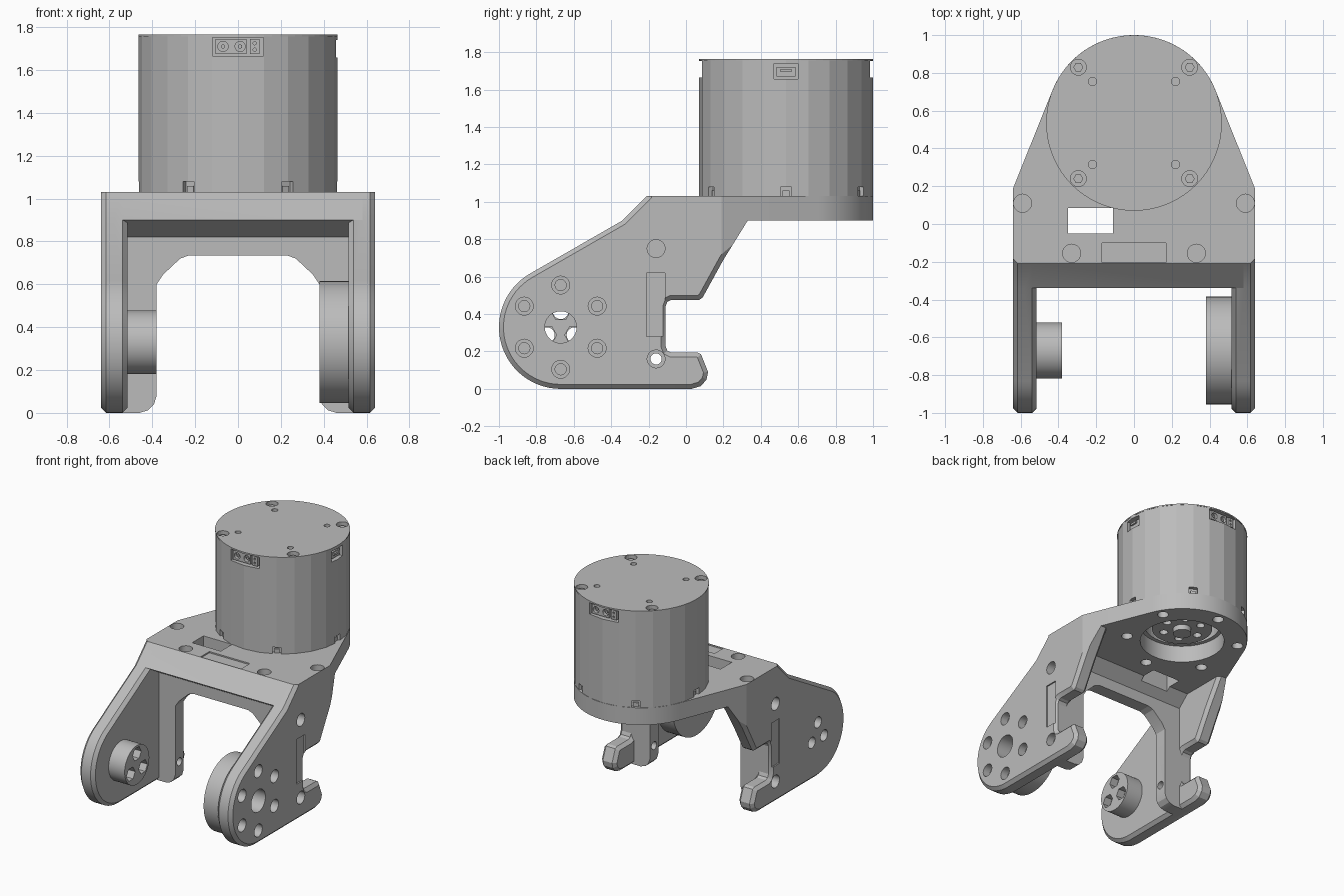
import bpy, bmesh
from math import sin, cos, radians, pi

if "Cube" in bpy.data.objects:
    bpy.data.objects.remove(bpy.data.objects["Cube"], do_unlink=True)

grey = bpy.data.materials.new("plain_grey")
grey.use_nodes = True
grey.diffuse_color = (0.5, 0.5, 0.5, 1)
grey.node_tree.nodes["Principled BSDF"].inputs["Base Color"].default_value = grey.diffuse_color


def arc(cu, cv, r, start, end, n):
    """Points along an arc, angles in degrees."""
    steps = [radians(start + (end - start) * i / n) for i in range(n + 1)]
    return [(cu + r * cos(t), cv + r * sin(t)) for t in steps]


def prism(name, pts, axis, a, b, bevel=0, rule=None):
    """Extrude a flat outline along an axis; optionally chamfer the cap rims."""
    place = {"x": lambda u, v, w: (w, u, v),
             "y": lambda u, v, w: (u, w, v),
             "z": lambda u, v, w: (u, v, w)}[axis]
    bm = bmesh.new()
    low, high = ([bm.verts.new(place(u, v, w)) for u, v in pts] for w in (a, b))
    caps = [bm.faces.new(low), bm.faces.new(high)]
    for i in range(len(pts)):
        j = (i + 1) % len(pts)
        bm.faces.new((low[i], low[j], high[j], high[i]))
    bmesh.ops.recalc_face_normals(bm, faces=bm.faces)
    if bevel:
        rim = [e for f in caps for e in f.edges
               if rule is None or rule((e.verts[0].co + e.verts[1].co) / 2)]
        bmesh.ops.bevel(bm, geom=rim, offset=bevel, segments=1, affect="EDGES",
                        clamp_overlap=False)
    mesh = bpy.data.meshes.new(name)
    bm.to_mesh(mesh)
    bm.free()
    mesh.materials.append(grey)
    ob = bpy.data.objects.new(name, mesh)
    bpy.context.collection.objects.link(ob)
    return ob


def cylinder(name, axis, u, v, r, a, b, n=32):
    return prism(name, arc(u, v, r, 0, 360, n)[:-1], axis, a, b)


def box(name, x0, x1, y0, y1, z0, z1):
    return prism(name, [(x0, y0), (x1, y0), (x1, y1), (x0, y1)], "z", z0, z1)


def combine(target, tool, op="DIFFERENCE"):
    mod = target.modifiers.new("shape", "BOOLEAN")
    mod.operation, mod.object, mod.solver = op, tool, "EXACT"
    with bpy.context.temp_override(object=target, active_object=target,
                                   selected_objects=[target]):
        bpy.ops.object.modifier_apply(modifier=mod.name)
    bpy.data.objects.remove(tool, do_unlink=True)


def drill(target, axis, u, v, r, a, b, n=20):
    combine(target, cylinder("drill", axis, u, v, r, a, b, n))


def smooth(ob, angle=20):
    bpy.ops.object.select_all(action="DESELECT")
    ob.select_set(True)
    bpy.context.view_layer.objects.active = ob
    bpy.ops.object.shade_smooth_by_angle(angle=radians(angle))


JY, JZ = -0.67, 0.33      # joint axis of the two arms
MY, MR = 0.535, 0.465     # motor axis and radius
DECK, TOP = 1.03, 1.765   # deck surface and motor top


def deck_outline():
    right = [(0.615, -0.21), (0.64, -0.185), (0.64, 0.19)]
    return (right + arc(0, MY, MR, 21.9, 158.1, 40)
            + [(-x, y) for x, y in reversed(right)])


# Deck, cross beam with its two inner legs
frame = prism("bracket_frame", deck_outline(), "z", 0.9, DECK)
beam = prism("beam", [(-0.21, 0), (-0.21, 0.82), (-0.34, 0.9), (-0.21, DECK),
                      (-0.02, DECK), (-0.02, 0.9), (-0.11, 0.82), (-0.11, 0)],
             "x", -0.58, 0.58)
half = [(0.48, -0.05), (0.46, 0), (0.42, 0.012), (0.392, 0.04), (0.38, 0.08),
        (0.38, 0.6), (0.35, 0.645), (0.27, 0.72), (0.23, 0.735)]
combine(beam, prism("arch", half + [(-x, z) for x, z in reversed(half)],
                    "y", -0.5, 0.2))
combine(frame, beam, "UNION")

# Side arms with a hooked rear foot
arm = [(0.03, 0), (0.08, 0.015), (0.11, 0.05), (0.118, 0.09), (0.08, 0.185),
       (0.06, 0.195), (-0.08, 0.195), (-0.1, 0.205), (-0.11, 0.23),
       (-0.11, 0.44), (-0.1, 0.465), (-0.08, 0.475), (0.07, 0.475),
       (0.09, 0.49), (0.2, 0.69), (0.33, 0.9), (0.33, DECK), (-0.21, DECK),
       (-0.34, 0.9)] + arc(JY, JZ, 0.33, 119.8, 270, 28)
for s in (-1, 1):
    wall = prism("wall", arm, "x", s * 0.515, s * 0.64, 0.024,
                 lambda m: m.z < DECK - 0.01 and m.y < 0.32)
    limit = deck_outline()
    limit[0], limit[-1] = (0.64, -1.2), (-0.64, -1.2)
    combine(wall, prism("limit", limit, "z", -0.1, 1.2), "INTERSECT")
    combine(frame, wall, "UNION")

# Cuts in both arms: screw holes and inset plate pocket
for s in (-1, 1):
    drill(frame, "x", -0.16, 0.75, 0.048, s * 0.57, s * 0.7)
    drill(frame, "x", -0.16, 0.16, 0.048, s * 0.58, s * 0.7)
    drill(frame, "x", -0.16, 0.16, 0.03, s * 0.3, s * 0.7)
    pocket = sorted((s * 0.63, s * 0.7))
    combine(frame, box("pocket", *pocket, -0.21, -0.112, 0.28, 0.62))
    # deck screw holes
    for x, y in ((0.59, 0.11), (0.33, -0.155)):
        drill(frame, "z", s * x, y, 0.048, 0.97, 1.1)

# Joint holes of the left arm
drill(frame, "x", JY, JZ, 0.085, 0.45, 0.7, 32)
for y, z in arc(JY, JZ, 0.225, 30, 330, 5):
    drill(frame, "x", y, z, 0.048, 0.58, 0.7)
    drill(frame, "x", y, z, 0.03, 0.45, 0.7)

# Deck cable opening, inset plate pocket and motor seat
combine(frame, box("opening", -0.35, -0.11, -0.05, 0.085, 0.8, 1.2))
combine(frame, box("pocket", -0.17, 0.17, -0.205, -0.1, 1.02, 1.1))
drill(frame, "z", 0, MY, 0.3, 0.8, 1.1, 48)
for x, y in arc(0, MY, 0.4, 30, 330, 5):
    drill(frame, "z", x, y, 0.04, 0.8, 1.0)

# Joint bosses: wide disc on the left arm, small hub on the right
disc = cylinder("left_joint_disc", "x", JY, JZ, 0.285, 0.38, 0.515, 64)
drill(disc, "x", JY, JZ, 0.085, 0.3, 0.6, 32)
hub = cylinder("right_joint_hub", "x", JY, JZ, 0.148, -0.515, -0.38, 48)
for y, z in arc(JY, JZ, 0.085, 90, 330, 2):
    drill(frame, "x", y, z, 0.042, -0.7, -0.4)
    drill(hub, "x", y, z, 0.042, -0.6, -0.3)
    drill(hub, "x", y, z, 0.052, -0.44, -0.3, 6)

# Faceted motor can with a round cap
motor = cylinder("motor_can", "z", 0, MY, MR, DECK, TOP - 0.008, 24)
combine(motor, cylinder("cap", "z", 0, MY, MR, TOP - 0.009, TOP, 72), "UNION")
drill(motor, "z", 0, MY, 0.27, 0.9, 1.12, 48)
for sx in (-1, 1):
    for sy in (-1, 1):
        drill(motor, "z", sx * 0.295, MY + sy * 0.295, 0.042, TOP - 0.05, 1.9)
        drill(motor, "z", sx * 0.22, MY + sy * 0.22, 0.022, TOP - 0.04, 1.9, 12)
        cylinder("cap_screw", "z", sx * 0.295, MY + sy * 0.295, 0.026,
                 TOP - 0.055, TOP - 0.02, 6)

# Notches around the can foot, each holding a small latch
for i in range(6):
    for name, w, depth, z1 in (("notch", 0.03, 0.03, 1.08), ("foot_latch", 0.018, 0.012, 1.06)):
        t = i * pi / 3
        r0, r1 = MR - 0.03, MR - 0.03 + (0.1 if name == "notch" else depth)
        pts = [(r * cos(t) - q * sin(t), MY + r * sin(t) + q * cos(t))
               for r, q in ((r0, -w), (r1, -w), (r1, w), (r0, w))]
        ob = prism(name, pts, "z", DECK + (0 if name == "foot_latch" else -0.01), z1)
        if name == "notch":
            combine(motor, ob)

# Front and back power sockets
for s, side in ((1, "front"), (-1, "back")):
    def socket_box(name, x0, x1, d0, d1, z0, z1):
        xs = sorted((s * x0, s * x1))
        ys = sorted((MY - s * (MR - d0), MY - s * (MR - d1)))
        return box(name, *xs, *ys, z0, z1)
    combine(motor, socket_box("recess", -0.12, 0.12, -0.1, 0.06, 1.665, 1.752))
    plug = socket_box(side + "_power_socket", -0.105, 0.04, 0.02, 0.07, 1.675, 1.745)
    signal = socket_box(side + "_signal_socket", 0.055, 0.1, 0.02, 0.07, 1.675, 1.745)
    ends = sorted((MY - s * (MR + 0.1), MY - s * (MR - 0.045)))
    for x in (-0.07, 0.01):
        drill(plug, "y", s * x, 1.71, 0.024, *ends, 16)
        pin = sorted((MY - s * (MR - 0.03), MY - s * (MR - 0.06)))
        cylinder(side + "_socket_pin", "y", s * x, 1.71, 0.01, *pin, 10)
    for z in (1.695, 1.725):
        drill(signal, "y", s * 0.078, z, 0.008, *ends, 8)

# Side data socket
combine(motor, box("recess", 0.42, 0.6, 0.47, 0.6, 1.658, 1.74))
box("side_data_socket", 0.41, 0.445, 0.485, 0.585, 1.67, 1.72)
box("side_socket_tongue", 0.44, 0.458, 0.505, 0.565, 1.695, 1.71)

# Output rotor seen through the seat
rotor = cylinder("output_rotor", "z", 0, MY, 0.215, 1.0, 1.13, 48)
for x, y in arc(0, MY, 0.14, 0, 300, 5):
    drill(rotor, "z", x, y, 0.03, 0.9, 1.06, 16)
shaft = cylinder("output_shaft", "z", 0, MY, 0.065, 0.96, 1.01)

for ob in (frame, disc, hub, rotor, shaft):
    smooth(ob)
